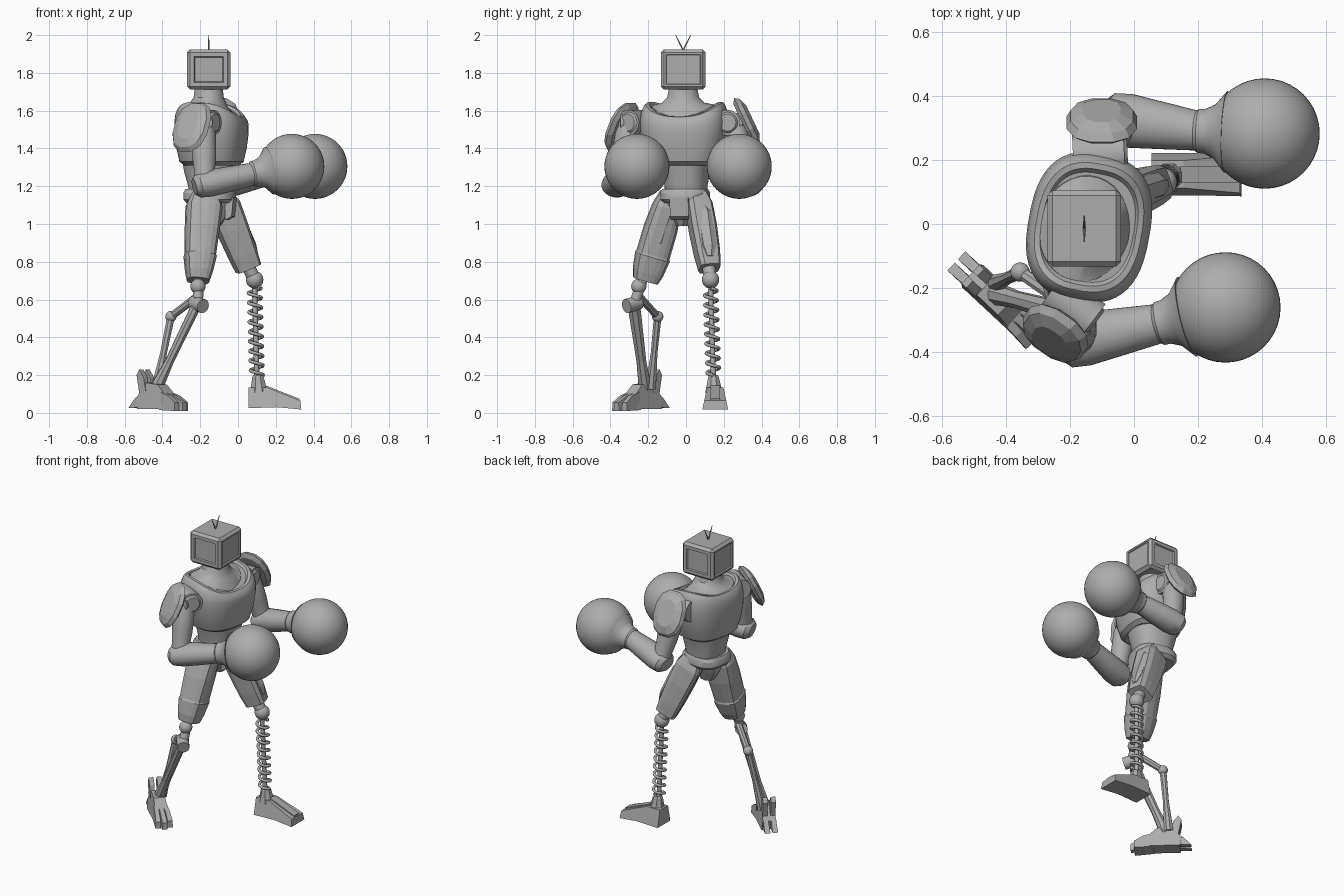
import bpy, bmesh, math
from mathutils import Vector, Matrix

start_cube = bpy.data.objects.get("Cube")
if start_cube:
    bpy.data.objects.remove(start_cube, do_unlink=True)

grey = bpy.data.materials.new("plain grey")
grey.use_nodes = True
grey.diffuse_color = (.42, .42, .42, 1)
grey.node_tree.nodes["Principled BSDF"].inputs["Base Color"].default_value = (.42, .42, .42, 1)


def finish(name, bm, smooth=True):
    """Turn a bmesh into a shaded, coloured object."""
    bmesh.ops.recalc_face_normals(bm, faces=bm.faces)
    mesh = bpy.data.meshes.new(name)
    bm.to_mesh(mesh)
    bm.free()
    mesh.materials.append(grey)
    obj = bpy.data.objects.new(name, mesh)
    bpy.context.collection.objects.link(obj)
    if smooth:
        bpy.ops.object.select_all(action='DESELECT')
        obj.select_set(True)
        bpy.context.view_layer.objects.active = obj
        bpy.ops.object.shade_smooth_by_angle(angle=math.radians(32))
    return obj


def tube(name, a, b, profile, n=24, ref=(1, 0, 0), power=2, smooth=True, groove=1):
    """Loft rings (t, half width, half depth, forward lean, side lift) along the line a-b."""
    a, b = Vector(a), Vector(b)
    d = (b - a).normalized()
    u = Vector(ref)
    u = (u - d * u.dot(d)).normalized()
    v = d.cross(u)
    bm = bmesh.new()
    rings = []
    for t, ru, rv, *bend in profile:
        lean, lift = bend or (0, 0)
        ring = []
        for i in range(n):
            ang = math.tau * (i + .5) / n
            c, s = math.cos(ang), math.sin(ang)
            k = groove if (i // 2) % 2 else 1
            x = math.copysign(abs(c) ** (2 / power), c) * ru * k
            y = math.copysign(abs(s) ** (2 / power), s) * rv * k
            rise = lift * s * s - lean * x
            ring.append(bm.verts.new(a + (b - a) * t + u * x + v * y + d * rise))
        rings.append(ring)
    for lo, hi in zip(rings, rings[1:]):
        for i in range(n):
            j = (i + 1) % n
            bm.faces.new((lo[i], lo[j], hi[j], hi[i]))
    bm.faces.new(rings[0])
    bm.faces.new(rings[-1])
    return finish(name, bm, smooth)


def rod(name, a, b, r, r_end=None, n=20):
    ref = (0, 0, 1) if abs(b[2] - a[2]) < .1 else (1, 0, 0)
    end = r if r_end is None else r_end
    return tube(name, a, b, [(0, r, r), (1, end, end)], n, ref)


def ball(name, centre, r):
    bm = bmesh.new()
    bmesh.ops.create_uvsphere(bm, u_segments=40, v_segments=24, radius=r,
                              matrix=Matrix.Translation(centre))
    return finish(name, bm)


def prism(name, outline, width, origin, heading=0, side=0, taper=0):
    """Extrude a side outline (forward, height) to a width narrowing upwards."""
    bm = bmesh.new()
    turn = Matrix.Rotation(math.radians(heading), 3, 'Z')
    sides = []
    for sign in (-1, 1):
        sides.append([bm.verts.new(Vector(origin) + turn @ Vector(
            (f, side + sign * width / 2 * (1 - taper * h), h))) for f, h in outline])
    for i in range(len(outline)):
        j = (i + 1) % len(outline)
        bm.faces.new((sides[0][i], sides[0][j], sides[1][j], sides[1][i]))
    for face in sides:
        bm.faces.new(face)
    return finish(name, bm, False)


# Head: bevelled box, with a wide screen front and back and smaller side panels
bm = bmesh.new()
bmesh.ops.create_cube(bm, size=1, matrix=Matrix.Translation((-.155, -.014, 1.818))
                      @ Matrix.Diagonal((.23, .237, .212, 1)))
bmesh.ops.bevel(bm, geom=bm.edges[:], offset=.016, segments=1, affect='EDGES')
bm.normal_update()
for axis, margin in ((0, .014), (1, .03)):
    panels = [f for f in bm.faces if f.calc_area() > .02 and abs(f.normal[axis]) > .9]
    bmesh.ops.inset_individual(bm, faces=panels, thickness=margin, depth=0)
    bmesh.ops.inset_individual(bm, faces=panels, thickness=.006, depth=-.008)
finish("head", bm, False)
for sign in (-1, 1):
    middle = (-.155, -.015 + sign * .015, 1.95)
    rod("antenna_base", (-.155, -.015, 1.92), middle, .004, n=8)
    rod("antenna_tip", middle, (-.155, -.015 + sign * .04, 2), .004, .002, n=8)

# Torso, turned slightly to its right, with a raised collar at the shoulders
twist = (.98, -.18, 0)
tube("chest", (-.14, -.01, 0), (-.14, -.01, 1),
     [(1.31, .14, .16), (1.33, .165, .19), (1.4, .18, .215), (1.48, .19, .228),
      (1.53, .19, .232, .05, .02), (1.56, .185, .225, .1, .04), (1.58, .175, .212, .14, .05),
      (1.592, .165, .2, .15, .05), (1.592, .148, .182, .15, .05), (1.577, .14, .17, .15, .05)],
     48, twist, 2.6)
tube("neck", (-.155, -.015, 0), (-.155, -.015, 1),
     [(1.54, .15, .175, .15, .05), (1.59, .14, .165, .15, .04), (1.63, .1, .115, .1, .01),
      (1.67, .08, .085), (1.73, .073, .073)], 32, twist)
tube("abdomen", (-.145, 0, 0), (-.145, 0, 1),
     [(1.15, .11, .11), (1.2, .118, .112), (1.28, .14, .125), (1.34, .15, .14)], 32, twist, 2.4)
tube("belt", (-.15, -.005, 0), (-.15, -.005, 1),
     [(1.11, .12, .11), (1.13, .137, .13), (1.165, .137, .13), (1.185, .125, .118)], 24, twist, 2.8)
tube("pelvis", (-.14, -.02, 0), (-.14, -.02, 1),
     [(.99, .05, .035), (1.05, .09, .06), (1.13, .12, .1)], 8, twist, smooth=False)
prism("hip_plate", [(0, 0), (.035, .02), (.045, .12), (0, .13)], .1, (-.06, -.03, 1.02), -10)

# Shoulder shields: flat-faced domes leaning outwards
shield = [(0, .09, .12), (.3, .113, .147), (.7, .1, .13), (1, .06, .085)]
tube("left_shoulder_shield", (-.1, .3, 1.53), (-.1, .353, 1.555), shield, 12, power=2.4, smooth=False)
tube("right_shoulder_shield", (-.235, -.325, 1.505), (-.265, -.368, 1.53), shield, 12,
     (.83, -.55, 0), 2.4, False)

# Arms: shoulder drum, upper arm, elbow, forearm and round glove
arms = {
    "left": dict(joint=(-.1, .215, 1.537), axis=(1, .05, 0), elbow=(-.04, .325, 1.215),
                 wrist=(.2, .29, 1.28), glove=(.407, .282, 1.305)),
    "right": dict(joint=(-.185, -.262, 1.537), axis=(.8, -.6, 0), elbow=(-.175, -.363, 1.21),
                  wrist=(.08, -.31, 1.265), glove=(.285, -.26, 1.305)),
}
for name, arm in arms.items():
    joint, elbow, wrist, glove = (Vector(arm[k]) for k in ("joint", "elbow", "wrist", "glove"))
    axis = Vector(arm["axis"]).normalized()
    out = Vector((0, math.copysign(.06, joint.y), 0))
    rod(name + "_shoulder_drum", joint - axis * .09, joint + axis * .07, .068, n=28)
    rod(name + "_shoulder_cap", joint + axis * .07, joint + axis * .08, .055, .045, n=28)
    rod(name + "_shoulder_axle", joint - out * 1.5, joint + out * 1.4, .05)
    tube(name + "_upper_arm", joint + out * .6, elbow,
         [(0, .05, .05), (.2, .066, .065), (.55, .064, .062), (.8, .055, .055), (1, .06, .06)], 20)
    tube(name + "_forearm", elbow, wrist,
         [(-.22, .045, .055), (-.12, .065, .08), (.1, .072, .085), (.5, .068, .075), (1, .06, .062)],
         20, (0, 0, 1))
    tube(name + "_glove_cuff", wrist, glove,
         [(-.05, .06, .06), (0, .069, .069), (.1, .07, .07), (.25, .085, .085), (.42, .128, .128)],
         32, (0, 0, 1))
    ball(name + "_glove", glove, .172)

# Thighs: faceted shells with raised lengthwise panels
tube("right_thigh", (-.175, -.08, 1.16), (-.21, -.215, .7),
     [(0, .075, .06), (.15, .1, .08), (.4, .095, .092), (.7, .085, .092), (.72, .09, .097),
      (.9, .075, .085), (1, .062, .07)], 16, power=2.8, smooth=False, groove=.93)
tube("left_thigh", (-.1, .06, 1.15), (.055, .125, .765),
     [(0, .07, .055), (.15, .095, .075), (.45, .09, .078), (.8, .082, .072), (1, .074, .062)],
     16, power=2.8, smooth=False, groove=.86)
for name, a, b in (("right", (-.11, -.09, 1.11), (-.135, -.17, .86)),
                   ("left", (-.02, .085, 1.1), (.1, .125, .83))):
    tube(name + "_thigh_plate", a, b, [(0, .02, .025), (.15, .028, .05), (.8, .025, .045), (1, .01, .02)],
         6, smooth=False)

# Left lower leg: knee ball, coil spring and wedge foot
rod("left_knee_link", (.05, .12, .78), (.09, .13, .705), .035)
ball("left_knee", (.088, .13, .705), .046)
rod("left_spring_top", (.088, .13, .69), (.088, .13, .645), .03)
rod("left_spring_core", (.088, .13, .66), (.1, .145, .18), .014)
curve = bpy.data.curves.new("left_spring", 'CURVE')
curve.dimensions = '3D'
curve.bevel_depth = .009
curve.bevel_resolution = 2
coil = curve.splines.new('POLY')
steps, turns = 200, 9
coil.points.add(steps)
for i, point in enumerate(coil.points):
    t = i / steps
    ang = math.tau * turns * t
    point.co = (.088 + .012 * t + .034 * math.cos(ang), .13 + .015 * t + .034 * math.sin(ang),
                .66 - .46 * t, 1)
curve.materials.append(grey)
bpy.context.collection.objects.link(bpy.data.objects.new("left_spring", curve))
tube("left_ankle", (.11, .148, .11), (.105, .145, .2),
     [(0, .05, .05), (.4, .042, .04), (.9, .032, .03), (1, .025, .025)], 8, smooth=False)
prism("left_foot", [(0, .025), (0, .135), (.1, .135), (.275, .065), (.28, .018), (.15, .03)],
      .145, (.055, .155, 0), taper=3)
prism("left_foot_ridge", [(.08, .1), (.09, .146), (.27, .075), (.27, .05)],
      .05, (.055, .155, 0))

# Right lower leg: stacked joints and two struts
ball("right_knee", (-.212, -.25, .67), .04)
rod("right_knee_neck", (-.21, -.225, .72), (-.212, -.27, .59), .028)
rod("right_knee_drum", (-.235, -.25, .585), (-.185, -.315, .565), .038)
ball("right_strut_joint", (-.355, -.15, .51), .03)
rod("right_strut_link", (-.21, -.25, .62), (-.355, -.15, .51), .022, .02, 8)
ankle = Vector((-.432, -.217, .13))
tube("right_shin", (-.205, -.28, .6), ankle,
     [(0, .03, .03), (.15, .027, .035), (.7, .024, .028), (1, .036, .036)], 8, smooth=False)
tube("right_rear_strut", (-.355, -.15, .51), ankle + Vector((0, .03, 0)),
     [(0, .022, .022), (.5, .019, .019), (1, .03, .03)], 8, smooth=False)

# Right foot: slim angular body, close-set toes, heel spurs and upright tabs
base, facing = (-.422, -.238, 0), -43
prism("right_foot", [(-.11, .02), (-.12, .08), (-.06, .16), (.03, .15), (.1, .08), (.1, .02)],
      .1, base, facing, taper=2)
for side in (-1, 0, 1):
    reach = .19 - abs(side) * .02
    prism("right_toe", [(.05, .015), (.06, .11), (.12, .09), (reach, .055), (reach, .01)],
          .034, base, facing + side * 4, side * .025, 2)
for side in (-1, 1):
    prism("right_heel_spur", [(-.08, .03), (-.09, .1), (-.13, .08), (-.18, .025)],
          .036, base, facing, side * .024, 2)
    prism("right_ankle_tab", [(-.05, .1), (-.1, .1), (-.12, .2), (-.1, .23), (-.07, .19)],
          .03, base, facing, side * .025)
